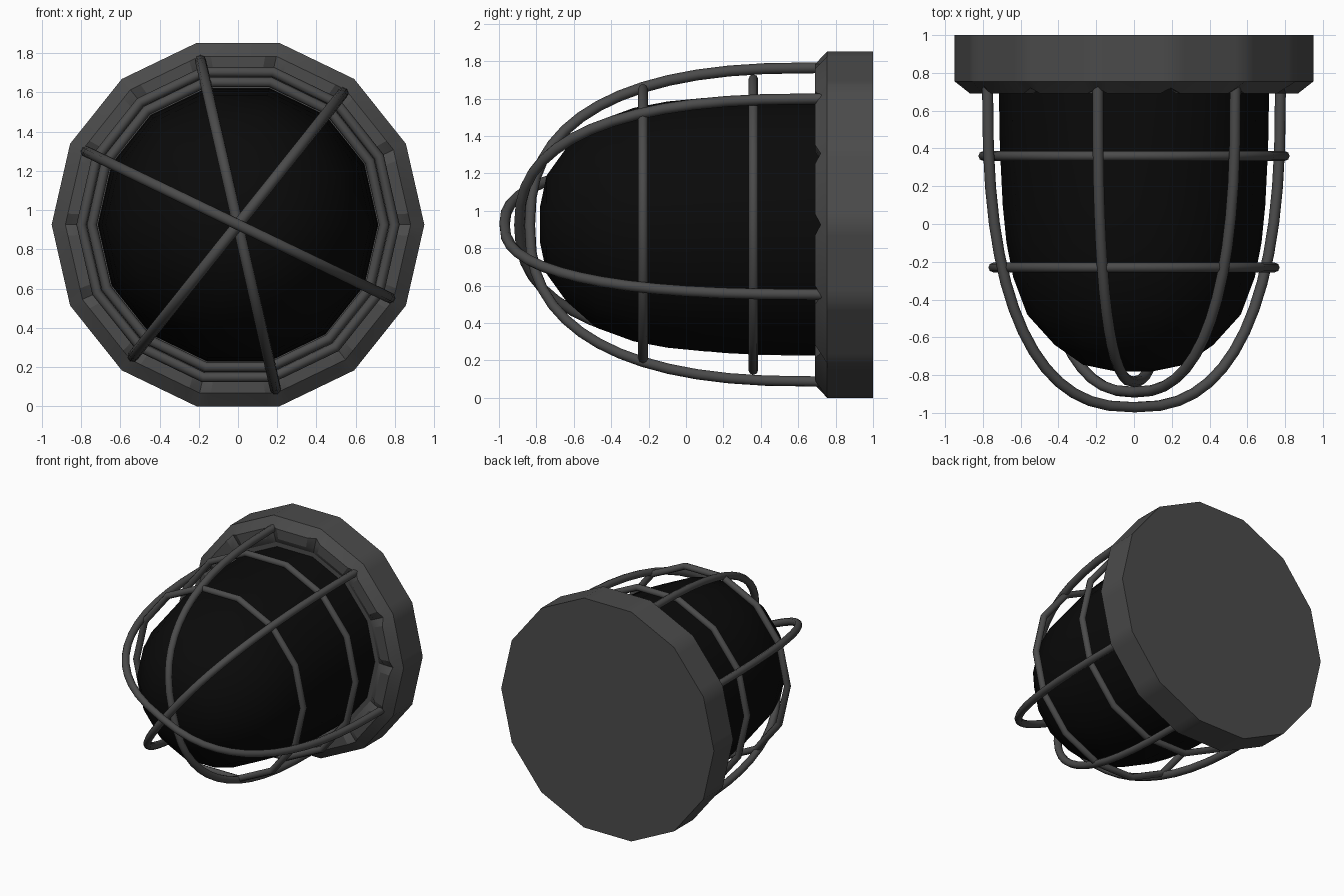
import bpy, bmesh
from math import sin, cos, pi, radians

if "Cube" in bpy.data.objects:
    bpy.data.objects.remove(bpy.data.objects["Cube"])

N = 14                      # sides of all round parts
R = 0.95                    # base radius
CZ = R * cos(pi / N)        # axis height


def material(name, v):
    m = bpy.data.materials.new(name)
    m.diffuse_color = (v, v, v, 1)
    m.use_nodes = True
    m.node_tree.nodes["Principled BSDF"].inputs["Base Color"].default_value = m.diffuse_color
    return m


METAL = material("dark_metal", 0.07)
BLACK = material("black_glass", 0.003)


def pt(r, a, y):
    return (r * cos(a), y, CZ + r * sin(a))


def skin(name, rings, mat, angle):
    """Bridge equal-length rings of points and cap both ends."""
    bm = bmesh.new()
    rows = [[bm.verts.new(p) for p in ring] for ring in rings]
    for a, b in zip(rows, rows[1:]):
        for i in range(len(a)):
            j = (i + 1) % len(a)
            bm.faces.new((a[i], a[j], b[j], b[i]))
    bm.faces.new(rows[0])
    bm.faces.new(rows[-1])
    bmesh.ops.recalc_face_normals(bm, faces=bm.faces)
    me = bpy.data.meshes.new(name)
    bm.to_mesh(me)
    bm.free()
    ob = bpy.data.objects.new(name, me)
    bpy.context.collection.objects.link(ob)
    me.materials.append(mat)
    bpy.ops.object.select_all(action='DESELECT')
    ob.select_set(True)
    bpy.context.view_layer.objects.active = ob
    bpy.ops.object.shade_smooth_by_angle(angle=radians(angle))
    return ob


def notched_ring(r, y, dip=0.0, d=0.065):
    """14-sided ring with a small notch set into each corner."""
    ring = []
    for i in range(N):
        a = 2 * pi * i / N
        rs = r * cos(pi / N) / cos(pi / N - d)
        ring += [pt(rs, a - d, y), pt(r, a, y + dip), pt(rs, a + d, y)]
    return ring


def tube(name, points, cyclic=False, radius=0.029):
    cu = bpy.data.curves.new(name, 'CURVE')
    cu.dimensions = '3D'
    cu.bevel_depth = radius
    cu.bevel_resolution = 2
    cu.use_fill_caps = True
    sp = cu.splines.new('POLY')
    sp.points.add(len(points) - 1)
    for p, co in zip(sp.points, points):
        p.co = (*co, 1)
    sp.use_cyclic_u = cyclic
    sp.use_smooth = True
    cu.materials.append(METAL)
    ob = bpy.data.objects.new(name, cu)
    bpy.context.collection.objects.link(ob)


# mounting base with notched front rim
skin("base", [notched_ring(R, 1.0), notched_ring(R, 0.755),
              notched_ring(0.88, 0.69, 0.03), notched_ring(0.80, 0.69, 0.03),
              notched_ring(0.75, 0.725)], METAL, 28)

# domed glass
profile = [(0.715, 0.80), (0.715, 0.69), (0.71, 0.40), (0.695, 0.10),
           (0.675, -0.10), (0.64, -0.28), (0.565, -0.48), (0.42, -0.64),
           (0.27, -0.745), (0.10, -0.78)]
skin("glass_dome", [[pt(r, 2 * pi * i / N, y) for i in range(N)]
                    for r, y in profile], BLACK, 40)

# three crossing cage bars, each arching further forward
for k, tip in ((2, -0.89), (4, -0.835), (6, -0.97)):
    a = 2 * pi * k / N
    n, y0, steps = 2.5, 0.69, 28
    path = [pt(0.86, a, 0.76)]
    for i in range(steps + 1):
        t = pi * i / steps
        c = cos(t)
        r = 0.86 * abs(c) ** (2 / n) * (1 if c > 0 else -1)
        path.append(pt(r, a, y0 - (y0 - tip) * abs(sin(t)) ** (2 / n)))
    path.append(pt(-0.86, a, 0.76))
    tube(f"cage_bar_{k // 2}", path)

# two cage rings
for i, (r, y) in enumerate(((0.798, 0.36), (0.745, -0.23))):
    tube(f"cage_ring_{i + 1}",
         [pt(r, 2 * pi * j / N, y) for j in range(N)], True, 0.026)
